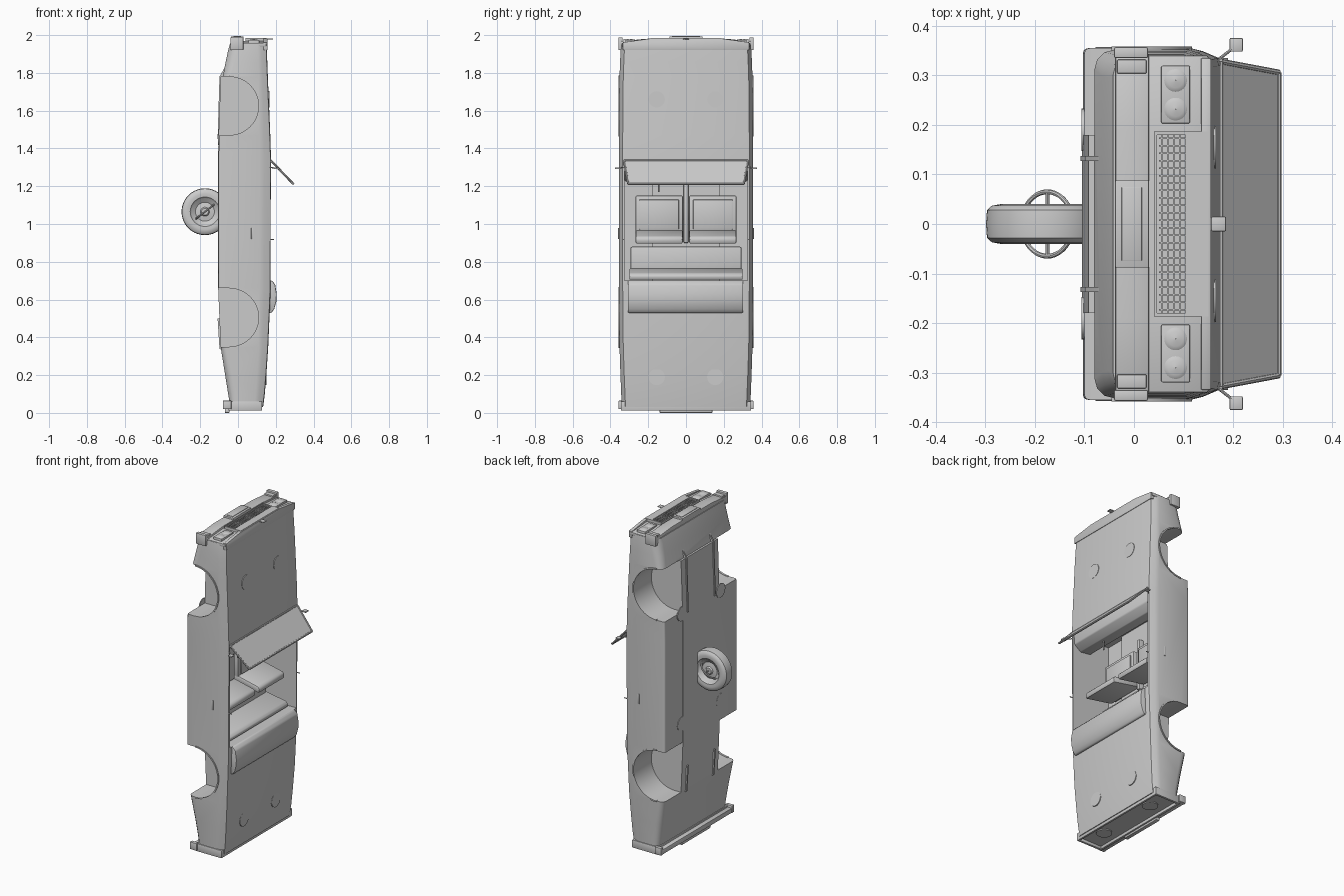
import bpy, bmesh, math
from mathutils import Vector, Matrix

if "Cube" in bpy.data.objects:
    bpy.data.objects.remove(bpy.data.objects["Cube"])

# The car stands on its tail: nose at +z, cabin side at +x, underside at -x, width along y.

def finish(name, bm, bevel=0, smooth=True):
    bmesh.ops.recalc_face_normals(bm, faces=bm.faces)
    me = bpy.data.meshes.new(name)
    bm.to_mesh(me)
    bm.free()
    ob = bpy.data.objects.new(name, me)
    bpy.context.collection.objects.link(ob)
    bpy.ops.object.select_all(action='DESELECT')
    bpy.context.view_layer.objects.active = ob
    ob.select_set(True)
    if bevel:
        m = ob.modifiers.new("bevel", 'BEVEL')
        m.width, m.segments, m.limit_method = bevel, 2, 'ANGLE'
        bpy.ops.object.modifier_apply(modifier=m.name)
    if smooth:
        bpy.ops.object.shade_smooth_by_angle(angle=math.radians(35))
    return ob

def boxes(name, specs, bevel=0):
    bm = bmesh.new()
    for x0, x1, y0, y1, z0, z1 in specs:
        m = Matrix.Translation(((x0 + x1) / 2, (y0 + y1) / 2, (z0 + z1) / 2)) \
            @ Matrix.Diagonal((x1 - x0, y1 - y0, z1 - z0, 1))
        bmesh.ops.create_cube(bm, size=1, matrix=m)
    return finish(name, bm, bevel)

def both(s):
    """Box spec and its mirror across y = 0."""
    return [s, (s[0], s[1], -s[3], -s[2], s[4], s[5])]

def prism(name, pts, axis, a, b, bevel=0):
    """Polygon extruded along x (points are y,z) or y (points are x,z)."""
    bm = bmesh.new()
    put = (lambda p, t: (t, p[0], p[1])) if axis == 'x' else (lambda p, t: (p[0], t, p[1]))
    lo = [bm.verts.new(put(p, a)) for p in pts]
    hi = [bm.verts.new(put(p, b)) for p in pts]
    bm.faces.new(lo)
    bm.faces.new(hi)
    for i in range(len(pts)):
        j = (i + 1) % len(pts)
        bm.faces.new((lo[i], lo[j], hi[j], hi[i]))
    return finish(name, bm, bevel)

def rods(name, segs, r, n=8):
    """Cylinders between point pairs."""
    bm = bmesh.new()
    for p, q in segs:
        p, q = Vector(p), Vector(q)
        d = q - p
        m = Matrix.Translation((p + q) / 2) @ d.to_track_quat('Z', 'Y').to_matrix().to_4x4()
        bmesh.ops.create_cone(bm, cap_ends=True, segments=n, radius1=r, radius2=r, depth=d.length, matrix=m)
    return finish(name, bm)

def lathe(name, profile, matrix, n=40, closed=True):
    """Profile (radius, height) spun about local z, then placed."""
    bm = bmesh.new()
    rings = [[bm.verts.new(matrix @ Vector((r * math.cos(t), r * math.sin(t), h)))
              for r, h in profile] for t in [2 * math.pi * k / n for k in range(n)]]
    k = len(profile)
    for i in range(n):
        a, b = rings[i], rings[(i + 1) % n]
        for j in range(k if closed else k - 1):
            l = (j + 1) % k
            bm.faces.new((a[j], a[l], b[l], b[j]))
    return finish(name, bm)

def cut(ob, cutter):
    m = ob.modifiers.new("cut", 'BOOLEAN')
    m.operation, m.object, m.solver = 'DIFFERENCE', cutter, 'EXACT'
    bpy.ops.object.select_all(action='DESELECT')
    bpy.context.view_layer.objects.active = ob
    ob.select_set(True)
    bpy.ops.object.modifier_apply(modifier=m.name)
    bpy.data.objects.remove(cutter)

# Body shell: cross-sections (z, half width, bottom x, shoulder x, top x, corner radius)
stations = [(.03, .340, -.04, .09, .133, .03), (.10, .343, -.052, .093, .142, .04),
            (.20, .347, -.068, .10, .15, .04), (.35, .352, -.092, .11, .16, .03),
            (.66, .355, -.103, .115, .173, .01), (1.34, .355, -.103, .115, .175, .01),
            (1.47, .355, -.10, .114, .171, .01), (1.78, .352, -.080, .11, .158, .04),
            (1.86, .349, -.065, .108, .155, .05), (1.92, .346, -.052, .105, .153, .05),
            (1.955, .342, -.042, .10, .151, .04)]
bm = bmesh.new()
rings = []
for z, w, xb, xs, xt, r in stations:
    half = [(w - r, xb), (w - .5 * r, xb + .13 * r), (w - .13 * r, xb + .5 * r), (w, xb + r),
            (w, xs), (w - .006, xs + .4 * (xt - xs)), (w - .02, xt - .003), (w - .035, xt)]
    ring = half + [(-y, x) for y, x in reversed(half)]
    rings.append([bm.verts.new((x, y, z)) for y, x in ring])
n = len(rings[0])
for a, b in zip(rings, rings[1:]):
    for i in range(n):
        bm.faces.new((a[i], a[(i + 1) % n], b[(i + 1) % n], b[i]))
bm.faces.new(rings[0])
bm.faces.new(rings[-1])
body = finish("body_shell", bm)

# Wheel wells (U-shaped cutters) with arch lips
R, CX = .156, -.045
for zc in (.505, 1.625):
    arc = [(CX + R * math.sin(t), zc - R * math.cos(t)) for t in [math.pi * k / 24 for k in range(25)]]
    for s in (-1, 1):
        cut(body, prism("well_cutter", arc + [(-.2, zc + R), (-.2, zc - R)], 'y', s * .18, s * .5))
        bm = bmesh.new()
        loops = []
        for k in range(25):
            t = math.pi * k / 24
            loops.append([bm.verts.new((CX + r * math.sin(t), s * y, zc - r * math.cos(t)))
                          for r, y in ((R - .002, .345), (R - .002, .358), (R + .006, .358), (R + .006, .345))])
        for a, b in zip(loops, loops[1:]):
            for i in range(4):
                bm.faces.new((a[i], a[(i + 1) % 4], b[(i + 1) % 4], b[i]))
        bm.faces.new(loops[0])
        bm.faces.new(loops[-1])
        finish("wheel_arch_lip", bm)

# Cabin opening
cut(body, boxes("cabin_cutter", [(-.085, .4, -.325, .325, .70, 1.33)]))
bpy.ops.object.shade_smooth_by_angle(angle=math.radians(35))

# Underside floor pan and frame rails
prism("floor_pan", [(-.06, .35), (-.092, .35), (-.105, .66), (-.105, 1.40), (-.092, 1.78), (-.06, 1.78)], 'y', -.18, .18)
for s in (-1, 1):
    prism("frame_rail", [(-.03, 1.90), (-.098, 1.78), (-.108, 1.45), (-.03, 1.45)], 'y', s * .127, s * .137)
    prism("rear_frame_rail", [(-.03, .30), (-.098, .34), (-.108, .50), (-.03, .50)], 'y', s * .127, s * .137)

# Round discs on hood, trunk lid, underside and tail
spots = [(x, s * y, z) for s in (-1, 1) for x, y, z in
         ((.163, .155, 1.66), (.149, .155, .19), (-.103, .19, 1.46), (-.103, .19, .78))]
rods("round_covers", [((x - .003, y, z), (x + .003, y, z)) for x, y, z in spots], .043, 32)
rods("tail_lamps", [((.05, s * .2, .024), (.05, s * .2, .034)) for s in (-1, 1)], .045, 32)

# Interior: seats, bench, dashboard, console
for s in (-1, 1):
    c = s * .142
    boxes("seat_cushion", [(-.085, -.01, c - .125, c + .125, .95, 1.15), (-.012, 0, c - .105, c + .105, .97, 1.13)], .008)
    prism("seat_back", [(-.06, .93), (.13, .895), (.135, .92), (.125, .935), (-.05, .975)], 'y', c - .125, c + .125, .008)
boxes("centre_console", [(-.085, -.03, -.012, .012, .90, 1.22)], .004)
boxes("rear_bench", [(-.085, -.01, -.295, .295, .73, .88)], .01)
prism("rear_bench_back", [(-.06, .705), (.13, .705), (.135, .725), (.12, .74), (-.02, .765)], 'y', -.30, .30, .006)
prism("dashboard", [(.02, 1.33), (.17, 1.335), (.165, 1.26), (.12, 1.225), (.05, 1.235), (.02, 1.27)], 'y', -.325, .325, .006)
rods("column_lever", [((.10, -.145, 1.17), (.10, -.145, 1.25))], .004)

# Folded roof cover
prism("folded_roof_cover", [(.15, .53), (.178, .53), (.192, .55), (.203, .59), (.205, .63), (.197, .68), (.18, .70), (.15, .70)],
      'y', -.308, .303, .006)

# Windscreen: frame rods and glass pane
lo, hi = [(.175, s * .328, 1.335) for s in (-1, 1)], [(.292, s * .306, 1.213) for s in (-1, 1)]
rods("windscreen_frame", [(lo[0], lo[1]), (hi[0], hi[1]), (lo[0], hi[0]), (lo[1], hi[1])], .006)
bm = bmesh.new()
off = Vector((.72, 0, .69)) * .002
vs = [[bm.verts.new(Vector(p) + k * off) for p in (lo[0], lo[1], hi[1], hi[0])] for k in (-1, 1)]
bm.faces.new(vs[0])
bm.faces.new(vs[1])
for i in range(4):
    bm.faces.new((vs[0][i], vs[0][(i + 1) % 4], vs[1][(i + 1) % 4], vs[1][i]))
finish("windscreen_glass", bm)

# Side mirrors, lock pins, door handles
boxes("side_mirrors", both((.193, .22, .348, .376, 1.290, 1.299)), .003)
rods("mirror_arms", [((.165, s * .328, 1.30), (.20, s * .355, 1.296)) for s in (-1, 1)], .003)
rods("lock_pins", [((.16, s * .332, .917), (.19, s * .332, .917)) for s in (-1, 1)], .003)
boxes("door_handles", both((.07, .08, .35, .359, .92, .98)), .002)

# Nose panel, bowed towards the middle
def bow(w, base, edge, mid):
    return [(-w, base), (w, base), (w, edge), (.19, mid), (-.19, mid), (-w, edge)]
prism("nose_panel", bow(.34, 1.94, 1.958, 1.968), 'x', .025, .15, .003)
prism("hood_lip", bow(.335, 1.92, 1.962, 1.982), 'x', .135, .156, .003)
prism("front_bumper", bow(.345, 1.93, 1.968, 1.982), 'x', -.038, .03, .004)
boxes("bumper_ends", both((-.04, .028, .335, .357, 1.92, 1.987)), .003)
boxes("number_plate_frame", [(-.038, .03, -.088, .088, 1.97, 1.992), (-.025, .016, -.075, .075, 1.985, 1.995)], .002)
boxes("turn_signals", both((-.034, .025, .304, .332, 1.95, 1.98)), .002)

# Grille: surround and bars
boxes("grille_surround", [(.04, .046, -.187, .187, 1.95, 1.984), (.104, .15, -.187, .187, 1.95, 1.984)]
      + both((.04, .15, .18, .187, 1.95, 1.984)))
boxes("grille_bars", [(.050, .104, y - .0015, y + .0015, 1.96, 1.981) for y in [-.173 + .346 * k / 23 for k in range(24)]]
      + [(x, x + .003, -.18, .18, 1.96, 1.980) for x in (.055, .067, .079, .091)])

# Headlamps in square housings
boxes("headlamp_housings", both((.055, .113, .203, .32, 1.95, 1.974)), .003)
for s in (-1, 1):
    for y in (.232, .29):
        lathe("headlamp", [(.0005, .005), (.015, .003), (.023, 0), (.026, -.003), (.026, -.012)],
              Matrix.Translation((.084, s * y, 1.974)), 24, False)

# Nose ornament
boxes("nose_ornament", [(.156, .186, -.015, .015, 1.976, 1.982)], .003)

# Tail panel and rear bumper
boxes("tail_frame", [(.115, .128, -.34, .34, .012, .06), (-.05, -.035, -.34, .34, .012, .06)]
      + both((-.05, .128, .33, .345, .012, .06)), .003)
boxes("rear_bumper", [(-.078, -.04, -.345, .345, .02, .05), (-.07, -.045, -.14, .14, .0, .022)], .004)
boxes("rear_bumper_ends", both((-.08, -.035, .335, .357, .02, .065)), .003)

# Single road wheel beneath the floor
place = Matrix.Translation((-.175, 0, 1.065)) @ Matrix.Rotation(math.pi / 2, 4, 'X')
lathe("tyre", [(.07, -.03), (.078, -.038), (.095, -.04), (.112, -.037), (.122, -.028), (.124, 0),
               (.122, .028), (.112, .037), (.095, .04), (.078, .038), (.07, .03)], place)
lathe("wheel_rim", [(.0005, -.03), (.018, -.03), (.024, -.022), (.05, -.018), (.064, -.028), (.072, -.034),
                    (.072, .034), (.064, .028), (.05, .018), (.024, .022), (.018, .03), (.0005, .03)], place)

# Steering wheel, tilted, at the same centre
tilt = Matrix.Translation((-.175, 0, 1.065)) @ Matrix.Rotation(-.66, 4, 'Y')
lathe("steering_wheel_ring", [(.065 + .005 * math.cos(t), .005 * math.sin(t)) for t in [math.pi * k / 4 for k in range(8)]], tilt)
rods("steering_wheel_spokes", [(tilt @ Vector((0, 0, 0)), tilt @ Vector(v)) for v in ((0, .065, 0), (0, -.065, 0), (.065, 0, 0), (-.065, 0, 0))], .004)
